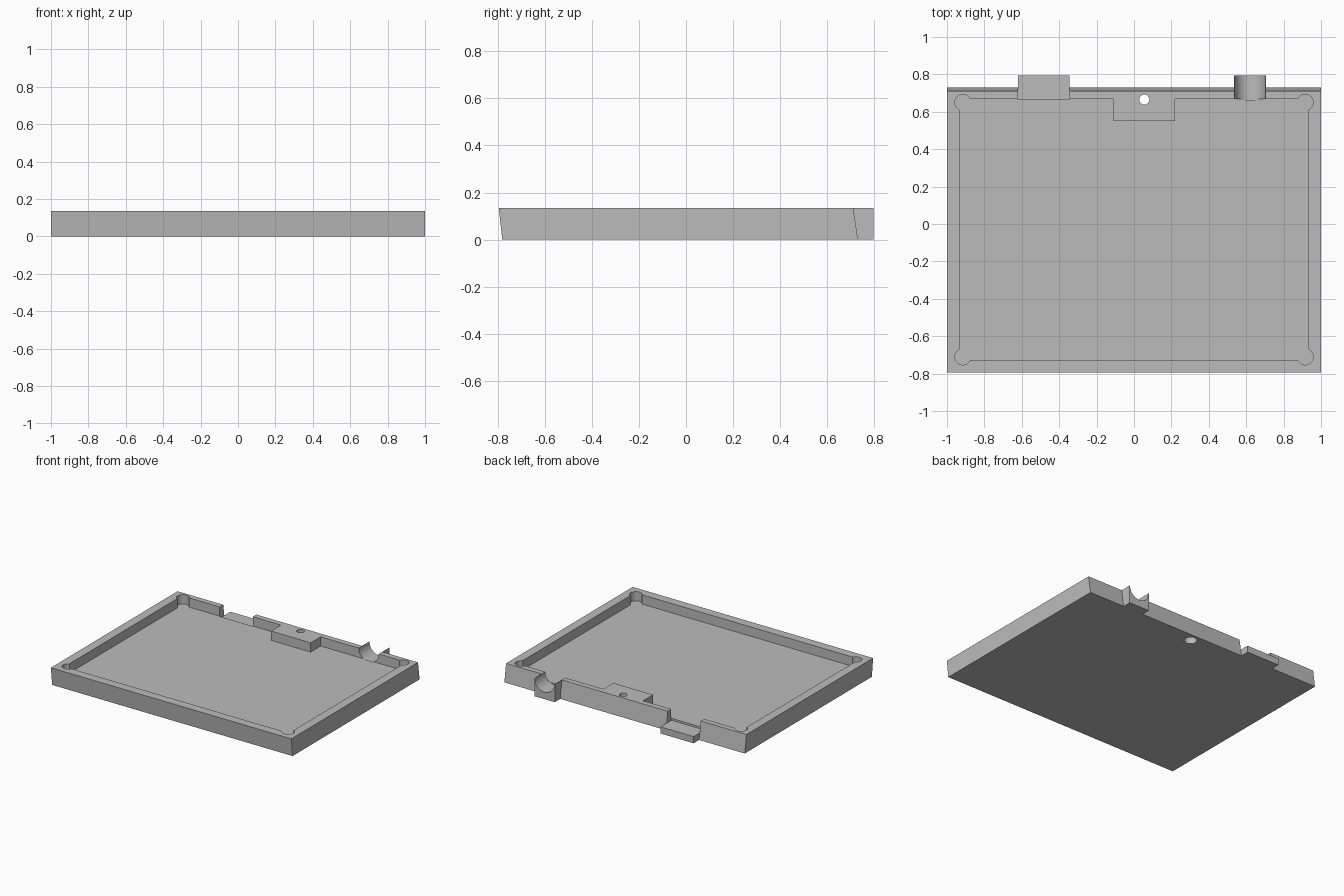
import bpy, bmesh
from math import cos, sin, radians
from mathutils import Vector

cube = bpy.data.objects.get("Cube")
if cube:
    bpy.data.objects.remove(cube, do_unlink=True)

H = 0.135       # tray height
FLOOR = 0.065   # floor of the pocket
SHELF = 0.05    # top of the rear tab

grey = bpy.data.materials.new("plain grey")
grey.use_nodes = True
colour = (0.5, 0.5, 0.5, 1)
grey.diffuse_color = colour
grey.node_tree.nodes["Principled BSDF"].inputs["Base Color"].default_value = colour


def prism(name, points, direction):
    """Extrude a closed outline along a direction."""
    bm = bmesh.new()
    face = bm.faces.new([bm.verts.new(p) for p in points])
    new = bmesh.ops.extrude_face_region(bm, geom=[face])["geom"]
    verts = [v for v in new if isinstance(v, bmesh.types.BMVert)]
    bmesh.ops.translate(bm, verts=verts, vec=Vector(direction))
    bmesh.ops.recalc_face_normals(bm, faces=bm.faces)
    mesh = bpy.data.meshes.new(name)
    bm.to_mesh(mesh)
    bm.free()
    mesh.materials.append(grey)
    obj = bpy.data.objects.new(name, mesh)
    bpy.context.collection.objects.link(obj)
    return obj


def box(name, x0, x1, y0, y1, z0, z1):
    outline = [(x0, y0, z0), (x1, y0, z0), (x1, y1, z0), (x0, y1, z0)]
    return prism(name, outline, (0, 0, z1 - z0))


def arc(cx, cy, r, start, end, n):
    angles = [radians(start + (end - start) * i / n) for i in range(n + 1)]
    return [(cx + r * cos(a), cy + r * sin(a)) for a in angles]


def shaft(name, x, y, r, z0, z1):
    ring = arc(x, y, r, 0, 360, 40)[:-1]
    return prism(name, [(px, py, z0) for px, py in ring], (0, 0, z1 - z0))


def combine(target, tool, operation):
    mod = target.modifiers.new(tool.name, "BOOLEAN")
    mod.operation = operation
    mod.solver = "EXACT"
    mod.object = tool
    bpy.context.view_layer.objects.active = target
    bpy.ops.object.modifier_apply(modifier=mod.name)
    bpy.data.objects.remove(tool, do_unlink=True)


# Slab with leaning front and back faces
side = [(-1, -0.78, 0), (-1, 0.73, 0), (-1, 0.71, H), (-1, -0.795, H)]
tray = prism("tray", side, (2, 0, 0))

# Rear tab and cradle block
combine(tray, box("rear_tab", -0.62, -0.345, 0.69, 0.795, 0, SHELF), "UNION")
combine(tray, box("cradle", 0.535, 0.705, 0.69, 0.795, 0, H), "UNION")

# Pocket with rounded corner reliefs, stepping around the rear boss
cx, back, front, r = 0.915, 0.65, -0.71, 0.043
wall = back + 0.018
outline = arc(cx, back, r, -65, 155, 18)
outline += [(0.22, wall), (0.22, 0.55), (-0.11, 0.55), (-0.11, wall)]
outline += arc(-cx, back, r, 25, 245, 18)
outline += arc(-cx, front, r, 115, 335, 18)
outline += arc(cx, front, r, 205, 425, 18)
combine(tray, prism("pocket", [(x, y, FLOOR) for x, y in outline], (0, 0, 0.2)), "DIFFERENCE")

# Slot above the tab
combine(tray, box("slot", -0.62, -0.345, 0.665, 0.9, SHELF, 0.3), "DIFFERENCE")

# Half-round groove through the cradle and wall
ring = arc(0.62, H, 0.083, 0, 360, 48)[:-1]
combine(tray, prism("groove", [(x, 0.663, z) for x, z in ring], (0, 0.3, 0)), "DIFFERENCE")

# Screw hole in the boss, wider underneath
combine(tray, shaft("screw_hole", 0.055, 0.665, 0.027, -0.1, 0.3), "DIFFERENCE")
combine(tray, shaft("screw_recess", 0.055, 0.665, 0.044, -0.1, 0.07), "DIFFERENCE")

# Smooth the curved walls, keep edges sharp
bpy.ops.object.select_all(action="DESELECT")
tray.select_set(True)
bpy.context.view_layer.objects.active = tray
bpy.ops.object.shade_smooth_by_angle(angle=radians(30))
